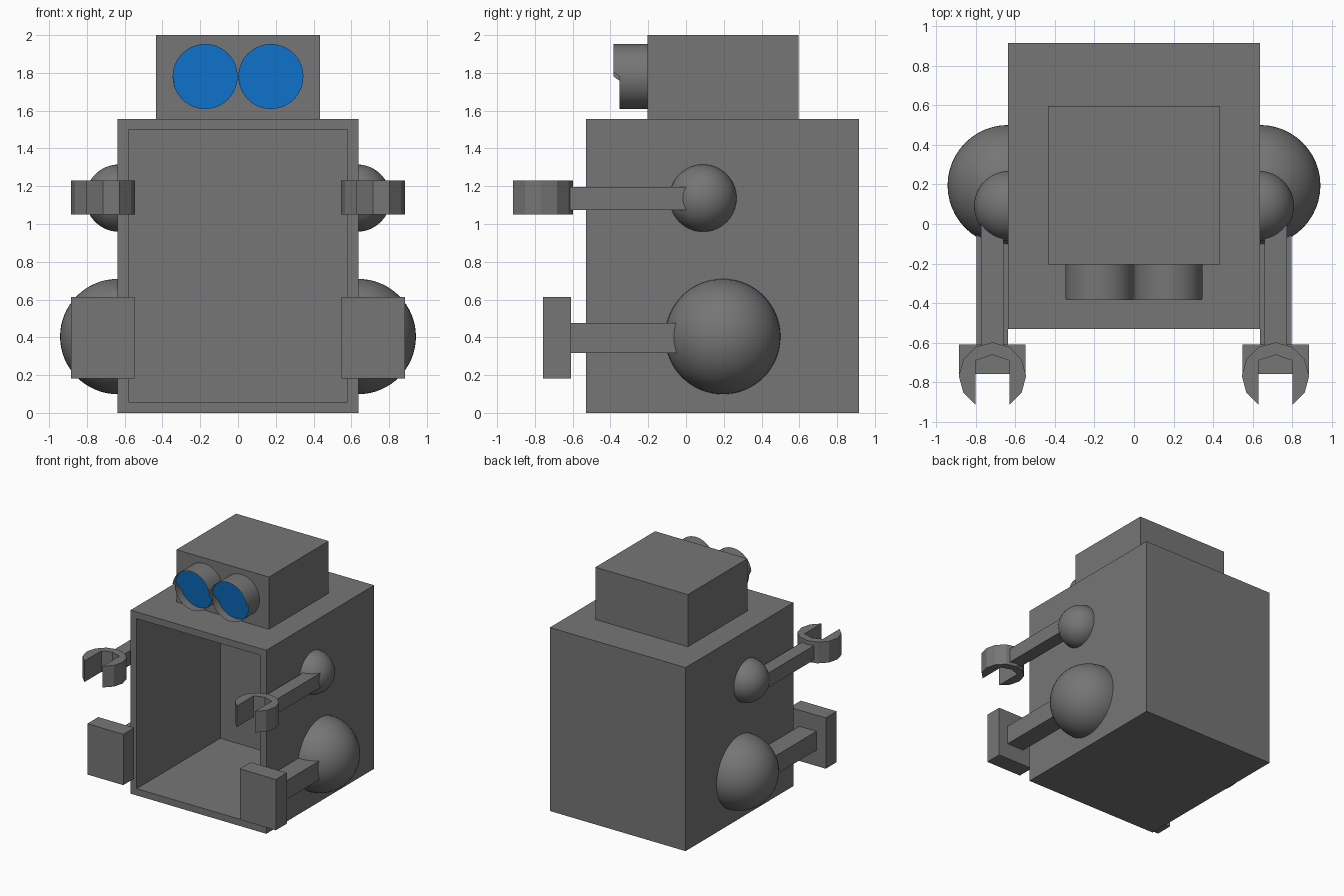
import bpy
import bmesh
import math

cube = bpy.data.objects.get("Cube")
if cube:
    bpy.data.objects.remove(cube, do_unlink=True)


def make_material(name, color):
    mat = bpy.data.materials.new(name)
    mat.use_nodes = True
    mat.diffuse_color = (*color, 1)
    mat.node_tree.nodes["Principled BSDF"].inputs["Base Color"].default_value = (*color, 1)
    return mat


GREY = make_material("metal grey", (0.18, 0.18, 0.18))
BLUE = make_material("lens blue", (0.006, 0.22, 0.78))


def finish(name, bm, mats=(GREY,), smooth=False):
    bmesh.ops.recalc_face_normals(bm, faces=bm.faces)
    mesh = bpy.data.meshes.new(name)
    bm.to_mesh(mesh)
    bm.free()
    for mat in mats:
        mesh.materials.append(mat)
    obj = bpy.data.objects.new(name, mesh)
    bpy.context.collection.objects.link(obj)
    if smooth:
        bpy.ops.object.select_all(action="DESELECT")
        obj.select_set(True)
        bpy.context.view_layer.objects.active = obj
        bpy.ops.object.shade_smooth_by_angle(angle=math.radians(35))
    return obj


def box_mesh(x, y, z):
    bm = bmesh.new()
    bmesh.ops.create_cube(bm, size=1)
    for v in bm.verts:
        for i, (low, high) in enumerate((x, y, z)):
            v.co[i] = high if v.co[i] > 0 else low
    return bm


def side_range(side, low, high):
    return sorted((side * low, side * high))


def push_in(bm, face, depth):
    """Extrude a front face backwards and return the recessed face."""
    new = bmesh.ops.extrude_discrete_faces(bm, faces=[face])["faces"][0]
    bmesh.ops.translate(bm, verts=new.verts, vec=(0, depth, 0))
    return new


# Hollow body, open at the front
bm = box_mesh((-0.637, 0.637), (-0.53, 0.915), (0, 1.557))
front = min(bm.faces, key=lambda f: f.calc_center_median().y)
bmesh.ops.inset_region(bm, faces=[front], thickness=0.081)
push_in(bm, front, 1.12)
finish("body", bm)

# Head
finish("head", box_mesh((-0.434, 0.434), (-0.205, 0.595), (1.557, 2)))


def eye(name, side):
    bm = bmesh.new()
    bmesh.ops.create_cone(bm, cap_ends=True, segments=48,
                          radius1=0.172, radius2=0.172, depth=0.147)
    for v in bm.verts:
        x, y, z = v.co
        v.co = (x + side * 0.174, z - 0.2785, y + 1.781)
    face = min(bm.faces, key=lambda f: f.calc_center_median().y)
    bmesh.ops.inset_region(bm, faces=[face], thickness=0.032)
    push_in(bm, face, 0.04).material_index = 1
    finish(name, bm, (GREY, BLUE), smooth=True)


def joint(name, side, x, y, z, radius):
    """Half ball resting against the body wall."""
    bm = bmesh.new()
    bmesh.ops.create_uvsphere(bm, u_segments=48, v_segments=32, radius=radius)
    geom = bm.verts[:] + bm.edges[:] + bm.faces[:]
    cut = bmesh.ops.bisect_plane(bm, geom=geom, plane_co=(0, 0, 0),
                                 plane_no=(side, 0, 0), clear_inner=True)
    edges = [e for e in cut["geom_cut"] if isinstance(e, bmesh.types.BMEdge)]
    bmesh.ops.edgeloop_fill(bm, edges=edges)
    bmesh.ops.translate(bm, verts=bm.verts, vec=(side * x, y, z))
    finish(name, bm, smooth=True)


def claw(name, side):
    """Twelve-sided hook with a pointed slot, open to the front."""
    outer = [(0.17 * math.cos(math.radians(a)), 0.17 * math.sin(math.radians(a)))
             for a in range(-60, 241, 30)]
    slot = [(-0.085, 0.078), (0, 0.107), (0.085, 0.078)]
    bm = bmesh.new()
    verts = [bm.verts.new((side * 0.715 + px, py - 0.768, 1.05)) for px, py in outer + slot]
    face = bm.faces.new(verts)
    top = bmesh.ops.extrude_face_region(bm, geom=[face])["geom"]
    bmesh.ops.translate(bm, verts=[g for g in top if isinstance(g, bmesh.types.BMVert)],
                        vec=(0, 0, 0.18))
    caps = [f for f in bm.faces if len(f.verts) > 4]
    bmesh.ops.triangulate(bm, faces=caps)
    finish(name, bm)


# Paired parts on both sides
for label, side in (("left", 1), ("right", -1)):
    eye(label + "_eye", side)
    joint(label + "_shoulder", side, 0.63, 0.09, 1.137, 0.178)
    joint(label + "_hip", side, 0.637, 0.195, 0.404, 0.305)
    finish(label + "_arm", box_mesh(side_range(side, 0.66, 0.772), (-0.62, 0.05), (1.075, 1.197)))
    finish(label + "_leg", box_mesh(side_range(side, 0.637, 0.797), (-0.62, 0.05), (0.317, 0.477)))
    finish(label + "_foot", box_mesh(side_range(side, 0.547, 0.885), (-0.757, -0.61), (0.183, 0.614)))
    claw(label + "_claw", side)
